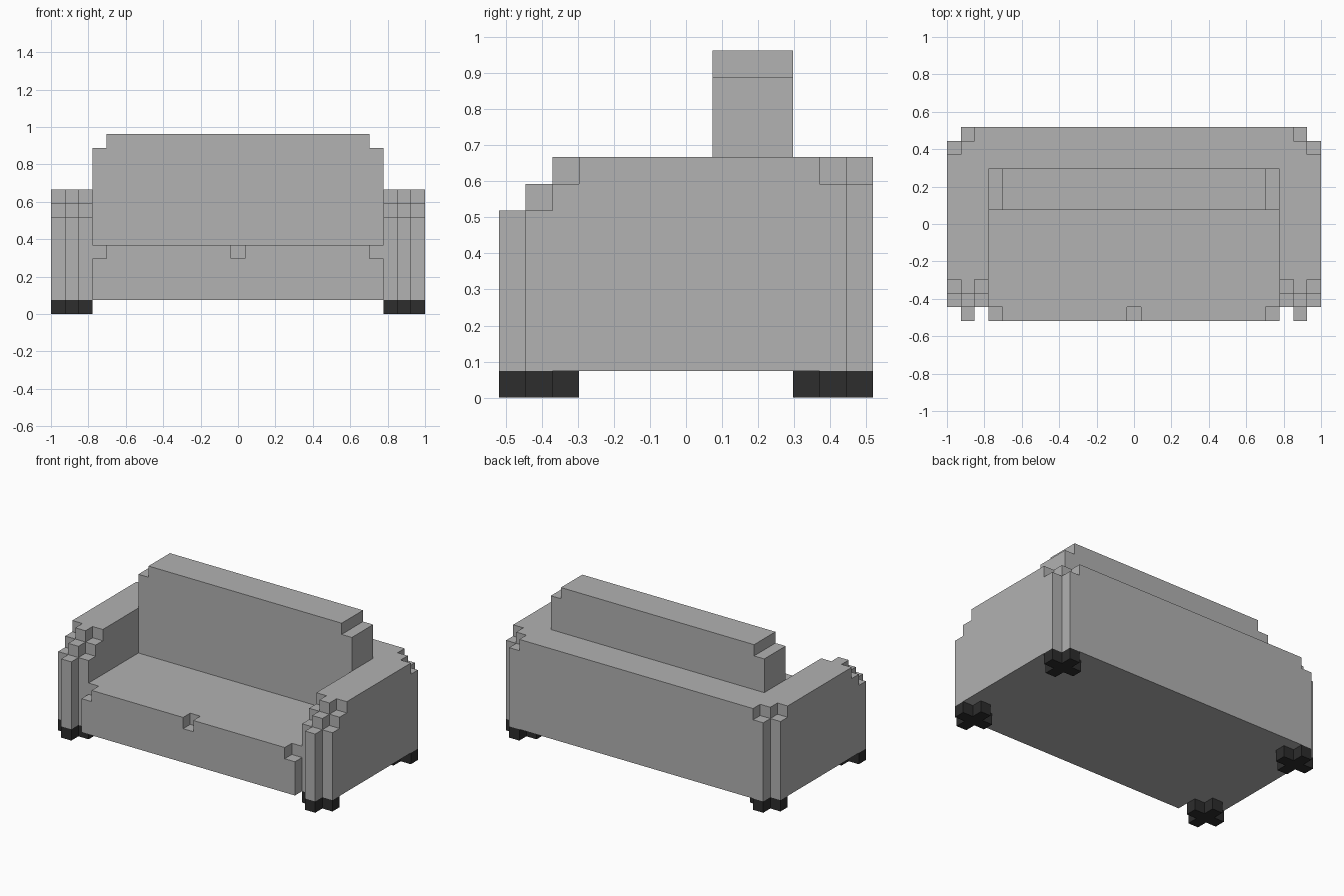
import bpy
import bmesh

cube = bpy.data.objects.get("Cube")
if cube:
    bpy.data.objects.remove(cube, do_unlink=True)

U = 2 / 27  # size of one block


def material(name, value):
    mat = bpy.data.materials.new(name)
    mat.use_nodes = True
    colour = (value, value, value, 1)
    mat.diffuse_color = colour
    bsdf = mat.node_tree.nodes["Principled BSDF"]
    bsdf.inputs["Base Color"].default_value = colour
    bsdf.inputs["Roughness"].default_value = 0.8
    return mat


def mirrored(half):
    """Close a right-hand outline with its mirror image across x = 0."""
    return half + [(-x, y) for x, y in reversed(half)]


def build(name, layers, mat):
    """Stack extruded plan outlines: (outline, bottom, top), in blocks."""
    bm = bmesh.new()
    for outline, bottom, top in layers:
        face = bm.faces.new([bm.verts.new((x * U, y * U, bottom * U)) for x, y in outline])
        sides = bmesh.ops.extrude_face_region(bm, geom=[face], use_keep_orig=True)
        verts = [g for g in sides["geom"] if isinstance(g, bmesh.types.BMVert)]
        bmesh.ops.translate(bm, verts=verts, vec=(0, 0, (top - bottom) * U))
    bmesh.ops.recalc_face_normals(bm, faces=bm.faces)
    mesh = bpy.data.meshes.new(name)
    bm.to_mesh(mesh)
    bm.free()
    mesh.materials.append(mat)
    obj = bpy.data.objects.new(name, mesh)
    bpy.context.collection.objects.link(obj)
    return obj


fabric = material("grey fabric", 0.445)
dark = material("dark feet", 0.026)


# Arms and back frame: the arm fronts step back one block per layer
def frame_outline(step, back_corner):
    front = -7 + step
    arm = [(10.5, 4), (10.5, front + 1), (11.5, front + 1), (11.5, front),
           (12.5, front), (12.5, front + 1), (13.5, front + 1)]
    return mirrored(arm + back_corner)


corner = [(13.5, 6), (12.5, 6), (12.5, 7)]
top_corner = [(13.5, 5), (12.5, 5), (12.5, 6), (11.5, 6), (11.5, 7)]
build("arms_and_back_frame", [
    (frame_outline(0, corner), 1, 7),
    (frame_outline(1, corner), 7, 8),
    (frame_outline(2, top_corner), 8, 9),
], fabric)

# Seat with notches in the middle and corners of its front edge
build("seat", [
    (mirrored([(10.5, -7), (10.5, 4)]), 1, 4),
    (mirrored([(0.5, -6), (0.5, -7), (9.5, -7), (9.5, -6), (10.5, -6), (10.5, 4)]), 4, 5),
], fabric)

# Back cushion with a narrower top layer
build("back_cushion", [
    (mirrored([(10.5, 1), (10.5, 4)]), 5, 12),
    (mirrored([(9.5, 1), (9.5, 4)]), 12, 13),
], fabric)

# Cross-shaped feet under the four corners
cross = mirrored([(0.5, -1.5), (0.5, -0.5), (1.5, -0.5), (1.5, 0.5), (0.5, 0.5), (0.5, 1.5)])
for side, sx in (("left", 1), ("right", -1)):
    for end, sy in (("front", -1), ("back", 1)):
        outline = [(x + 12 * sx, y + 5.5 * sy) for x, y in cross]
        build(f"{end}_{side}_foot", [(outline, 0, 1)], dark)
